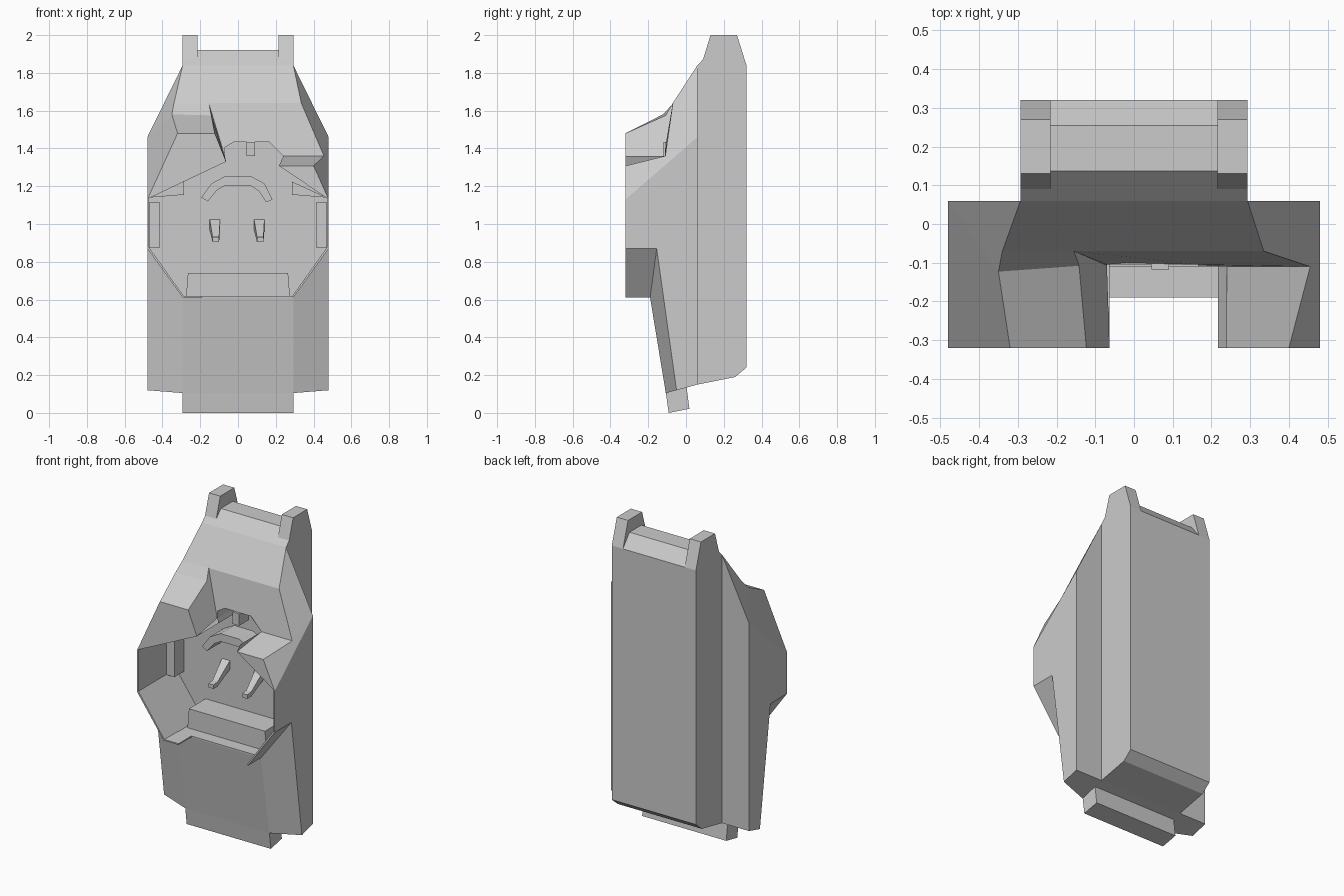
import bpy, bmesh
from mathutils import Vector


def make(name, faces):
    """Flat-shaded mesh object from a list of polygons (lists of xyz points)."""
    bm = bmesh.new()
    for f in faces:
        bm.faces.new([bm.verts.new(p) for p in f])
    bmesh.ops.remove_doubles(bm, verts=bm.verts, dist=0.001)
    bmesh.ops.recalc_face_normals(bm, faces=bm.faces)
    me = bpy.data.meshes.new(name)
    bm.to_mesh(me)
    bm.free()
    ob = bpy.data.objects.new(name, me)
    bpy.context.collection.objects.link(ob)
    return ob


def loft(a, b):
    """Closed solid between two matching outlines."""
    n = len(a)
    sides = [[a[i], a[(i + 1) % n], b[(i + 1) % n], b[i]] for i in range(n)]
    return [a, b[::-1]] + sides


def prism_x(name, yz, x0, x1):
    return make(name, loft([(x0, y, z) for y, z in yz], [(x1, y, z) for y, z in yz]))


def prism_y(name, xz, y0, y1):
    return make(name, loft([(x, y0, z) for x, z in xz], [(x, y1, z) for x, z in xz]))


def both(f):
    """A polygon and its mirror image in x."""
    return [f, [(-x, y, z) for x, y, z in f][::-1]]


W, N = 0.48, 0.293          # wide shell and narrow slab half widths
F, B = -0.32, 0.06          # front rim and shell back

# Rear slab and its two top prongs
prism_x("rear_slab", [(B, 0.15), (0.26, 0.19), (0.32, 0.24), (0.32, 1.84),
                      (0.255, 1.92), (0.137, 1.92), (B, 1.84)], -N, N)
for s, side in ((-1, "left"), (1, "right")):
    prism_x("top_prong_" + side, [(0.32, 1.84), (0.27, 2.0), (0.13, 2.0),
                                  (0.09, 1.87), (B, 1.84)], s * 0.215, s * N)

# Foot
prism_x("foot", [(-0.107, 0.11), (-0.092, 0), (0.018, 0.022), (0.0, 0.16)], -N, N)

# Lower shell: sides, back ledges, chamfers, base and lower front
shell = []
shell += both([(W, B, 1.46), (W, F, 1.13), (W, F, 0.87), (W, -0.155, 0.87),
               (W, -0.05, 0.12), (W, B, 0.15)])
shell += both([(N, B, 1.84), (W, B, 1.46), (W, B, 0.15), (N, B, 0.15)])
shell += both([(W, -0.155, 0.87), (N, -0.19, 0.61), (N, -0.107, 0.105), (W, -0.05, 0.12)])
shell += both([(W, F, 0.87), (N, F, 0.61), (N, -0.19, 0.61), (W, -0.155, 0.87)])
shell += both([(N, -0.107, 0.105), (W, -0.05, 0.12), (W, B, 0.15), (N, B, 0.15)])
shell.append([(-N, -0.19, 0.61), (N, -0.19, 0.61), (N, -0.107, 0.105), (-N, -0.107, 0.105)])
shell.append([(-N, -0.107, 0.105), (N, -0.107, 0.105), (N, B, 0.15), (-N, B, 0.15)])
# thin rim around the opening
shell += both([(W, F, 1.13), (W, F, 0.87), (0.47, F, 0.875), (0.47, F, 1.137)])
shell += both([(W, F, 0.87), (N, F, 0.61), (0.287, F, 0.618), (0.47, F, 0.875)])
shell.append([(-N, -0.19, 0.61), (N, -0.19, 0.61), (0.287, -0.19, 0.618), (-0.287, -0.19, 0.618)])
make("outer_shell", shell)

# Upper hood, deliberately lopsided: long visor on the left, short one on the right
TL, TR = (-N, B, 1.84), (N, B, 1.84)
ML, MC, MR = (-0.34, -0.07, 1.635), (-0.155, -0.07, 1.64), (0.335, -0.07, 1.64)
VL, VC = (-0.35, -0.123, 1.58), (-0.142, -0.108, 1.575)
PL, PC, PE = (-0.32, F, 1.48), (-0.123, F, 1.48), (-0.063, F, 1.33)
IE = (-0.07, -0.107, 1.36)
RI, RO = (0.24, -0.11, 1.36), (0.455, -0.11, 1.36)
QI, QO = (0.217, F, 1.308), (0.40, F, 1.308)
make("hood", [
    [TL, TR, MR, MC, ML],
    [ML, MC, VC, VL],
    [VL, VC, PC, PL],
    [TL, ML, VL, (-W, B, 1.46)],
    [VL, PL, (-W, F, 1.13), (-W, B, 1.46)],
    [PL, PC, PE, (-0.47, F, 1.137), (-W, F, 1.13)],
    [MC, VC, PC, PE, IE],
    [MC, MR, RO, RI, (0.165, -0.105, 1.435), (-0.02, -0.1, 1.435), (-0.07, -0.105, 1.405), IE],
    [RI, RO, QO, QI],
    [TR, MR, RO, (W, B, 1.46)],
    [RO, QO, (W, F, 1.13), (W, B, 1.46)],
    [QI, QO, (W, F, 1.13), (0.47, F, 1.137)],
])

# Cavity walls: outline (x, z) with the front depth of the wall after each point
outline = [(-0.47, 0.875, F), (-0.287, 0.618, -0.19), (0.287, 0.618, F), (0.47, 0.875, F),
           (0.47, 1.137, F), (0.217, 1.308, F), (0.24, 1.36, -0.11), (0.165, 1.435, -0.105),
           (-0.02, 1.435, -0.105), (-0.07, 1.405, -0.105), (-0.07, 1.36, -0.105),
           (-0.063, 1.33, F), (-0.47, 1.137, F)]
BACK = 0.055
walls = [[(x, BACK, z) for x, z, d in outline]]
for i, (x, z, d) in enumerate(outline):
    x2, z2, _ = outline[(i + 1) % len(outline)]
    walls.append([(x, d, z), (x2, d, z2), (x2, BACK, z2), (x, BACK, z)])
cavity = make("cavity", walls)
cavity.data.flip_normals()

# Broken corner of the front sill
prism_x("sill_corner", [(F, 0.612), (-0.19, 0.612), (-0.19, 0.62), (F, 0.62)], -N, -0.19)

# Seat step
prism_y("seat", [(-0.275, 0.615), (0.275, 0.615), (0.265, 0.74), (-0.265, 0.74)], -0.11, BACK)

# Headrest arch
outer = [(-0.195, 1.14), (-0.14, 1.215), (-0.065, 1.255), (0.065, 1.255), (0.14, 1.215), (0.183, 1.13)]
inner = [(0.15, 1.115), (0.11, 1.175), (0.065, 1.205), (-0.065, 1.205), (-0.11, 1.18), (-0.16, 1.12)]
prism_y("headrest_arch", outer + inner, -0.08, BACK)

# Small block in the broken roof
prism_y("roof_block", [(0.045, 1.36), (0.09, 1.36), (0.09, 1.435), (0.045, 1.435)], -0.118, -0.02)

for s, side in ((-1, "left"), (1, "right")):
    # Side pads
    prism_y("side_pad_" + side, [(s * x, z) for x, z in
            ((0.415, 0.872), (0.469, 0.872), (0.469, 1.117), (0.415, 1.117))], -0.04, BACK)
    # Upper corner fillers
    prism_y("corner_" + side, [(s * 0.47, 1.14), (s * 0.285, 1.155), (s * 0.285, 1.225)], -0.03, BACK)

    # Restraint arms, sloping out of the back wall and tapering to a tip
    def section(y, z0, z1, x0, x1):
        return [(s * x0, y, z0), (s * x1, y, z0), (s * x1, y, z1), (s * x0, y, z1)]
    root = section(BACK, 0.97, 1.025, 0.085 if s > 0 else 0.095, 0.14 if s > 0 else 0.15)
    tip = section(-0.06, 0.905, 0.935, 0.10, 0.135)
    make("arm_" + side, loft(root, tip))
    make("arm_tip_" + side, loft(tip, section(-0.10, 0.905, 0.93, 0.10, 0.135)))
